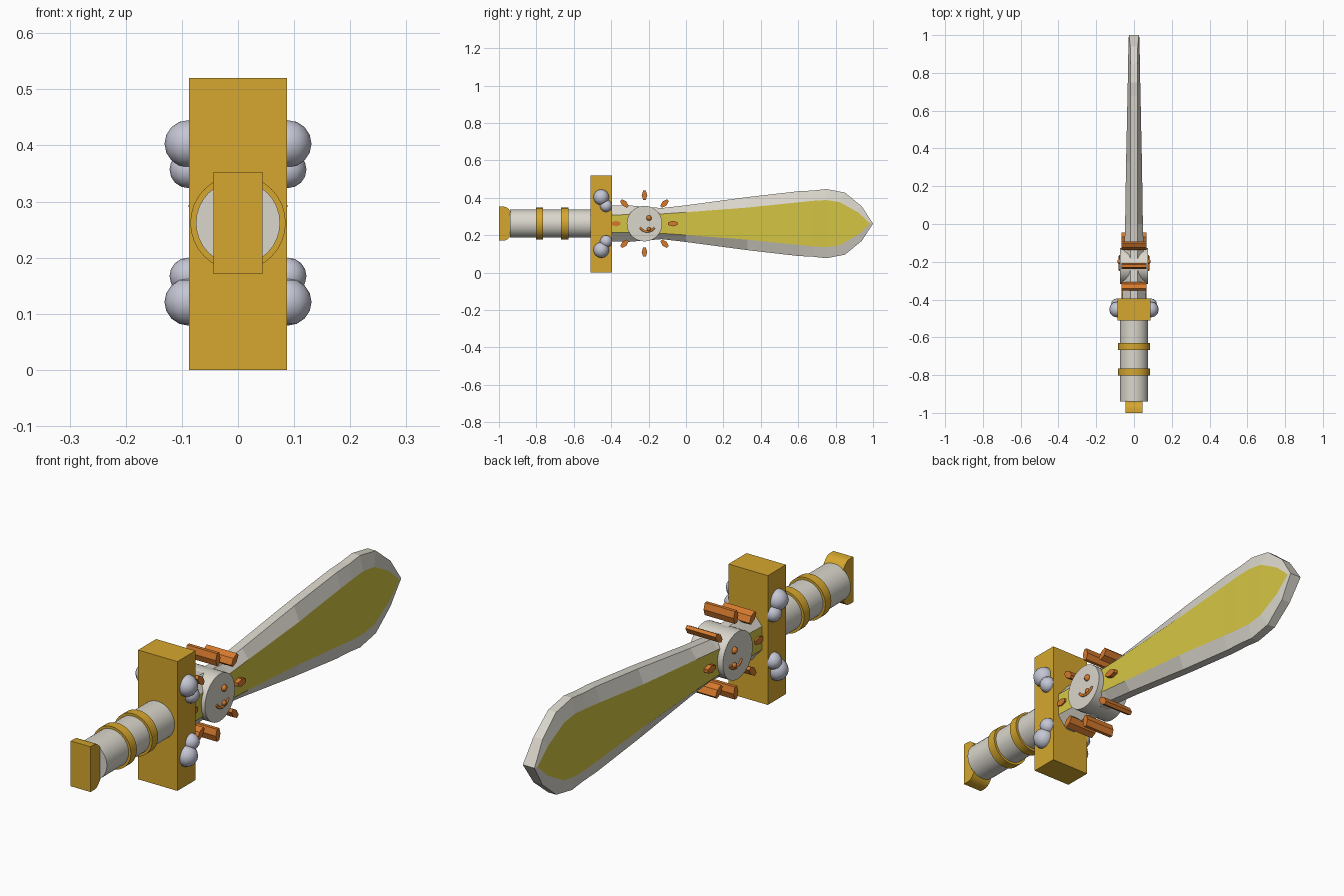
import bpy, bmesh, math
from mathutils import Matrix, Vector

if "Cube" in bpy.data.objects:
    bpy.data.objects.remove(bpy.data.objects["Cube"])

CZ = 0.262          # height of the sword's long axis
FY = -0.222         # centre of the sun face


def mat(name, r, g, b):
    lin = [((c / 255 + 0.055) / 1.055) ** 2.4 for c in (r, g, b)]
    m = bpy.data.materials.new(name)
    m.diffuse_color = (*lin, 1)
    m.use_nodes = True
    m.node_tree.nodes["Principled BSDF"].inputs["Base Color"].default_value = m.diffuse_color
    return m


GOLD = mat("gold", 214, 167, 46)
PALE = mat("pale silver", 218, 214, 204)
YELLOW = mat("blade yellow", 212, 197, 68)
STEEL = mat("blue grey", 196, 198, 212)
ORANGE = mat("orange", 214, 122, 45)


def finish(name, bm, mats, smooth=True):
    bmesh.ops.recalc_face_normals(bm, faces=bm.faces)
    me = bpy.data.meshes.new(name)
    bm.to_mesh(me)
    bm.free()
    ob = bpy.data.objects.new(name, me)
    bpy.context.collection.objects.link(ob)
    for m in mats:
        me.materials.append(m)
    if smooth:
        bpy.ops.object.select_all(action='DESELECT')
        ob.select_set(True)
        bpy.context.view_layer.objects.active = ob
        bpy.ops.object.shade_smooth_by_angle(angle=math.radians(35))
    return ob


def cylinder(name, r, length, centre, axis, m, sides=32):
    bm = bmesh.new()
    rot = Matrix.Rotation(math.pi / 2, 4, axis)
    bmesh.ops.create_cone(bm, cap_ends=True, segments=sides, radius1=r, radius2=r,
                          depth=length, matrix=Matrix.Translation(centre) @ rot)
    return finish(name, bm, [m])


def ball(name, r, centre, m, seg=12, rings=8):
    bm = bmesh.new()
    bmesh.ops.create_uvsphere(bm, u_segments=seg, v_segments=rings, radius=r,
                              matrix=Matrix.Translation(centre))
    return finish(name, bm, [m])


def prism(name, pts, half, m):
    """Extrude a (y, z) outline across x from -half to half."""
    bm = bmesh.new()
    a = [bm.verts.new((-half, y, z)) for y, z in pts]
    b = [bm.verts.new((half, y, z)) for y, z in pts]
    n = len(pts)
    bm.faces.new(a)
    bm.faces.new(b[::-1])
    for i in range(n):
        bm.faces.new((a[i], a[(i + 1) % n], b[(i + 1) % n], b[i]))
    return finish(name, bm, [m])


# Blade: (y outer, half height outer, rim half thickness, y inner, half height inner, half thickness)
stations = [
    (-0.45, 0.095, 0.020, -0.45, 0.046, 0.064),
    (-0.30, 0.097, 0.019, -0.30, 0.048, 0.058),
    (-0.13, 0.083, 0.018, -0.13, 0.052, 0.051),
    (0.00, 0.098, 0.018, 0.00, 0.061, 0.047),
    (0.33, 0.142, 0.018, 0.33, 0.086, 0.042),
    (0.60, 0.173, 0.018, 0.60, 0.114, 0.036),
    (0.68, 0.177, 0.018, 0.68, 0.122, 0.035),
    (0.75, 0.185, 0.018, 0.75, 0.126, 0.033),
    (0.85, 0.166, 0.018, 0.82, 0.116, 0.032),
    (0.94, 0.092, 0.020, 0.92, 0.060, 0.030),
    (1.00, 0.000, 0.026, 0.985, 0.000, 0.029),
]
bm = bmesh.new()
loops = []
for yo, wo, e, yi, wi, t in stations:
    ring = [(t, yi, wi), (t, yi, -wi), (e, yo, -wo), (-e, yo, -wo),
            (-t, yi, -wi), (-t, yi, wi), (-e, yo, wo), (e, yo, wo)]
    loops.append([bm.verts.new((x, y, CZ + z)) for x, y, z in ring])
for a, b in zip(loops, loops[1:]):
    for i in range(8):
        j = (i + 1) % 8
        f = bm.faces.new((a[i], a[j], b[j], b[i]))
        f.material_index = 1 if i in (0, 4) else 0
bm.faces.new(loops[0])
bmesh.ops.remove_doubles(bm, verts=bm.verts, dist=1e-5)
finish("blade", bm, [PALE, YELLOW], smooth=False)

# Guard block
prism("guard", [(-0.51, 0), (-0.395, 0), (-0.395, 0.52), (-0.51, 0.52)], 0.0875, GOLD)

# Grip and its bands
cylinder("grip", 0.075, 0.46, (0, -0.71, CZ), 'X', PALE)
for i, y in enumerate((-0.783, -0.648)):
    cylinder(f"grip_band_{i + 1}", 0.085, 0.038, (0, y, CZ), 'X', GOLD)

# Pommel: flat end with a rounded inner side
arc = [(-0.975 + 0.052 * math.sin(math.pi * k / 12), CZ - 0.091 * math.cos(math.pi * k / 12))
       for k in range(13)]
prism("pommel", [(-1.0, CZ - 0.091)] + arc + [(-1.0, CZ + 0.091)], 0.044, GOLD)

# Paired studs on both sides of the guard
for sx in (-1, 1):
    for sz in (-1, 1):
        ball("large_stud", 0.042, (sx * 0.089, -0.453, CZ + sz * 0.141), STEEL)
        ball("small_stud", 0.033, (sx * 0.089, -0.427, CZ + sz * 0.095), STEEL)

# Sun face disc through the blade
cylinder("sun_disc", 0.095, 0.15, (0, FY, CZ), 'Y', PALE)

# Rays: small hexagonal bars around the disc
outline = [(0.025, 0.007), (0.025, -0.007), (0.0, -0.015),
           (-0.025, -0.007), (-0.025, 0.007), (0.0, 0.015)]
for k in range(8):
    a = k * math.pi / 4
    c, s = math.cos(a), math.sin(a)
    pts = [(FY + (0.152 + u) * c - v * s, CZ + (0.152 + u) * s + v * c) for u, v in outline]
    prism(f"sun_ray_{k + 1}", pts, 0.067, ORANGE)

# Face features on both sides: eye, small dot and curved smile
for sx in (-1, 1):
    x = sx * 0.075
    ball("face_eye", 0.014, (x, FY + 0.024, 0.292), ORANGE, 10, 6)
    ball("face_dot", 0.011, (x, FY + 0.024, 0.232), ORANGE, 10, 6)
    cu = bpy.data.curves.new("smile", 'CURVE')
    cu.dimensions = '3D'
    cu.bevel_depth = 0.006
    cu.bevel_resolution = 1
    cu.use_fill_caps = True
    sp = cu.splines.new('POLY')
    sp.points.add(6)
    for k, p in enumerate(sp.points):
        a = math.radians(205 + 130 * k / 6)
        p.co = (x, FY + 0.015 + 0.042 * math.cos(a), 0.256 + 0.037 * math.sin(a), 1)
    ob = bpy.data.objects.new("face_smile", cu)
    bpy.context.collection.objects.link(ob)
    cu.materials.append(ORANGE)
